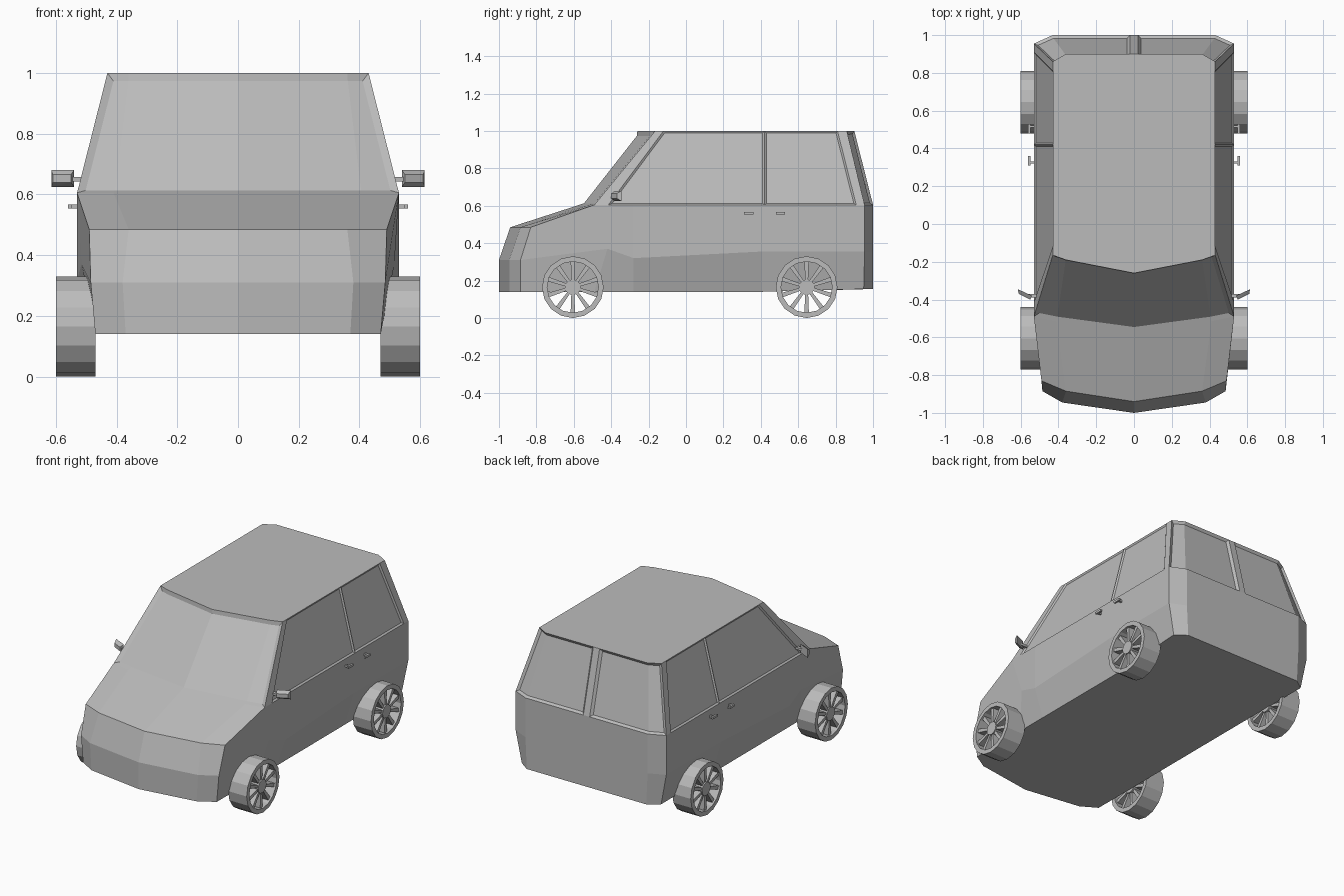
import bpy, bmesh, math
from mathutils import Vector

cube = bpy.data.objects.get("Cube")
if cube:
    bpy.data.objects.remove(cube)

grey = bpy.data.materials.new("plain grey")
grey.use_nodes = True
COLOUR = (0.5, 0.5, 0.5, 1)
grey.diffuse_color = COLOUR
grey.node_tree.nodes["Principled BSDF"].inputs["Base Color"].default_value = COLOUR


def finish(bm, name):
    mesh = bpy.data.meshes.new(name)
    bm.to_mesh(mesh)
    bm.free()
    mesh.materials.append(grey)
    obj = bpy.data.objects.new(name, mesh)
    bpy.context.collection.objects.link(obj)
    return obj


def mirrored(columns):
    """Complete a half outline, running from front to back, on the other side."""
    other = [[(-x, y, z) for x, y, z in c] for c in columns if c[0][0] > 0]
    return columns + other[::-1]


def skin(bm, columns):
    """Join neighbouring columns of points into a closed band of quads."""
    verts = [[bm.verts.new(p) for p in c] for c in columns]
    bands = []
    for a, b in zip(verts, verts[1:] + verts[:1]):
        bands.append([bm.faces.new((a[i], b[i], b[i + 1], a[i + 1]))
                      for i in range(len(a) - 1)])
    return verts, bands


def box(bm, lo, hi):
    pts = [(x, y, z) for x in (lo[0], hi[0]) for y in (lo[1], hi[1]) for z in (lo[2], hi[2])]
    hull(bm, pts)


def hull(bm, pts):
    bmesh.ops.convex_hull(bm, input=[bm.verts.new(p) for p in pts])


BELT, ROOF = 0.605, 1.0

# Lower body: floor, crease and shoulder heights at each column
lower = [
    [(0, -1, .14), (0, -1, .31), (0, -.94, .485)],
    [(.37, -.945, .14), (.38, -.945, .31), (.36, -.885, .485)],
    [(.47, -.885, .14), (.485, -.885, .31), (.49, -.83, .485)],
    [(.47, -.49, .14), (.515, -.42, .37), (.53, -.49, BELT)],
    [(.47, -.28, .14), (.53, -.28, .32), (.53, -.28, BELT)],
    [(.47, .4, .14), (.53, .4, .355), (.53, .4, BELT)],
    [(.49, .95, .155), (.53, .955, .355), (.53, .955, BELT)],
    [(.42, 1, .155), (.43, 1, .355), (.43, 1, BELT)],
]
bm = bmesh.new()
verts, _ = skin(bm, mirrored(lower))
bm.faces.new([c[0] for c in verts])
# Hood panels reach back from the nose to the windscreen base
tops = [c[-1] for c in verts]
centre = bm.verts.new((0, -.57, BELT))
for side in (1, -1):
    bend = bm.verts.new((.41 * side, -.515, BELT))
    nose, corner, edge, post = (tops[i * side] for i in range(4))
    bm.faces.new((nose, corner, bend, centre))
    bm.faces.new((corner, edge, post, bend))
bmesh.ops.recalc_face_normals(bm, faces=bm.faces)
finish(bm, "lower_body")

# Cabin: each pair is a point on the belt line and one on the roof edge
plan = [
    ((0, -.57), (0, -.26)),
    ((.41, -.515), (.36, -.19)),
    ((.53, -.49), (.43, -.165)),
    ((.53, -.415), (.43, -.12)),
    ((.53, .42), (.43, .42)),
    ((.53, .91), (.43, .81)),
    ((.53, .955), (.43, .86)),
    ((.43, 1), (.36, .9)),
    ((.022, 1), (.022, .9)),
]
cabin = mirrored([[(*a, BELT), (*b, ROOF)] for a, b in plan])
bm = bmesh.new()
verts, bands = skin(bm, cabin)
for level in (0, 1):
    bm.faces.new([c[level] for c in verts])
bmesh.ops.recalc_face_normals(bm, faces=bm.faces)
panes = [b[0] for b in bands]


def recess(faces, border, depth):
    bmesh.ops.inset_region(bm, faces=faces, thickness=border, depth=-depth,
                           use_even_offset=True, use_boundary=True)


recess([panes[i] for i in (0, 1, -1, -2)], .022, .014)   # windscreen
for i in (3, 4, -4, -5):                                  # side windows
    recess([panes[i]], .01, .008)
for pair in ((6, 7), (-7, -8)):                           # rear windows
    recess([panes[i] for i in pair], .014, .014)
finish(bm, "cabin")


# Wheels: open tyre ring, hub and ten spokes
def wheel(name, side, y):
    bm = bmesh.new()
    radius, rim = .165, .137
    section = [(.47, radius), (.6, radius), (.6, rim), (.47, rim), (.47, radius)]
    ring = []
    for k in range(16):
        a = math.tau * k / 16
        ring.append([(x, r * math.sin(a), r * math.cos(a)) for x, r in section])
    skin(bm, ring)
    bmesh.ops.remove_doubles(bm, verts=bm.verts, dist=1e-5)
    hull(bm, [(x, .042 * math.sin(a), .042 * math.cos(a))
              for x in (.475, .595) for a in (math.tau * k / 12 for k in range(12))])
    for k in range(10):
        a = math.tau * k / 10
        along = Vector((0, math.sin(a), math.cos(a)))
        across = Vector((0, math.cos(a), -math.sin(a)))
        hull(bm, [along * r + across * w * s + Vector((x, 0, 0))
                  for r, w in ((.035, .008), (.138, .012)) for s in (1, -1)
                  for x in (.485, .588)])
    for v in bm.verts:
        v.co = (v.co.x * side, v.co.y + y, v.co.z + radius)
    bmesh.ops.recalc_face_normals(bm, faces=bm.faces)
    finish(bm, name)


for side, label in ((1, "left"), (-1, "right")):
    wheel("front_wheel_" + label, side, -.605)
    wheel("rear_wheel_" + label, side, .645)

    # Door mirror: tapered shell on a short stalk
    bm = bmesh.new()
    hull(bm, [(.54, -.38, .625), (.54, -.38, .68), (.615, -.345, .625), (.615, -.345, .68),
              (.55, -.4, .64), (.55, -.4, .665), (.61, -.37, .64), (.61, -.37, .665)])
    box(bm, (.5, -.39, .643), (.57, -.37, .657))
    # Door handles: a bar on one post each
    handles = bmesh.new()
    for start, post in ((.31, .32), (.48, .51)):
        box(handles, (.549, start, .553), (.56, start + .05, .567))
        box(handles, (.52, post, .553), (.552, post + .012, .567))
    for part, name in ((bm, "door_mirror_"), (handles, "door_handles_")):
        for v in part.verts:
            v.co.x *= side
        bmesh.ops.recalc_face_normals(part, faces=part.faces)
        finish(part, name + label)
